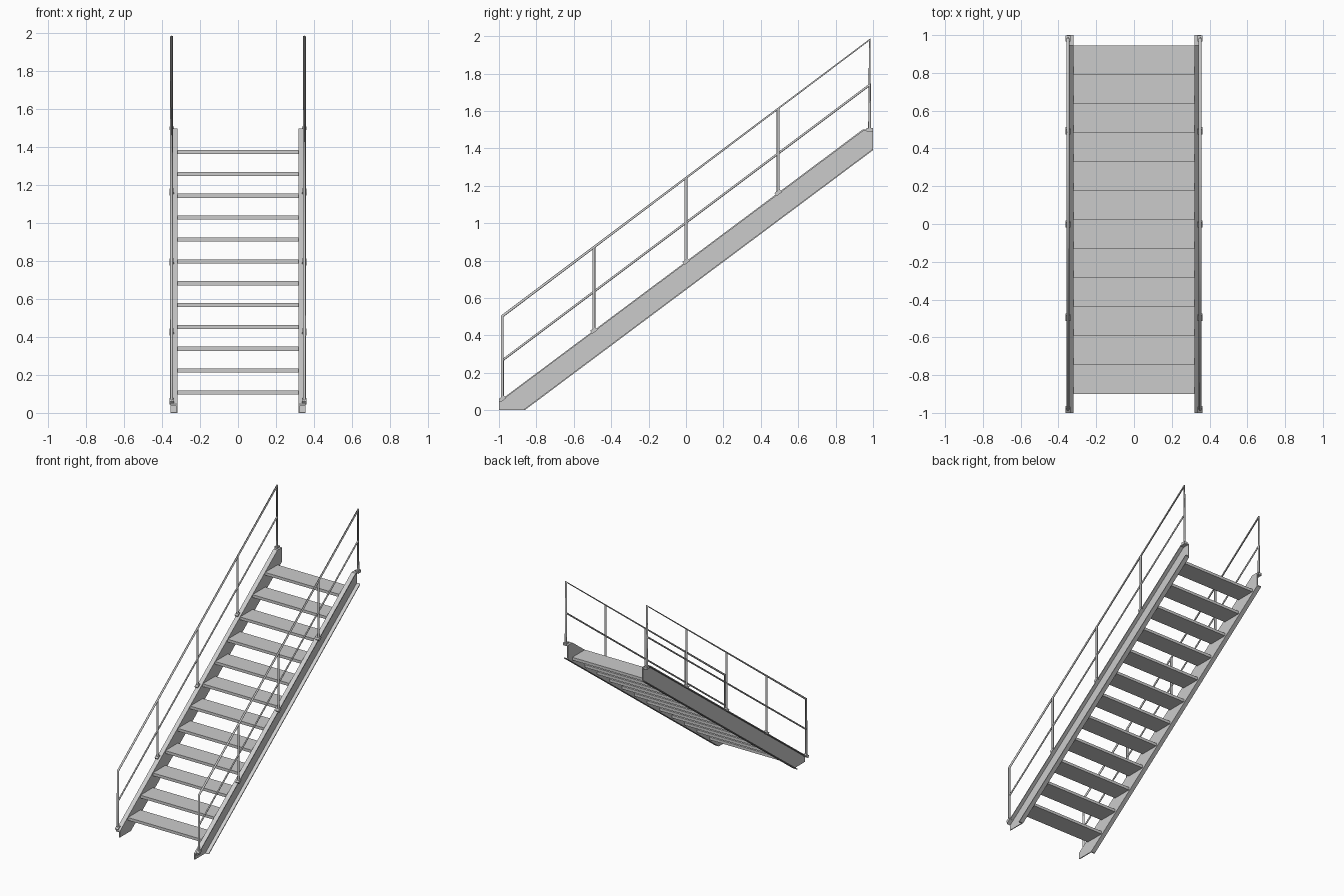
import bpy, bmesh, math
from mathutils import Matrix

if "Cube" in bpy.data.objects:
    bpy.data.objects.remove(bpy.data.objects["Cube"])

SLOPE = 0.747


def top_z(y):
    """Height of the stringer's top edge."""
    return min(0.795 + SLOPE * y, 1.5)


def finish(name, bm):
    bmesh.ops.recalc_face_normals(bm, faces=bm.faces)
    me = bpy.data.meshes.new(name)
    bm.to_mesh(me)
    bm.free()
    ob = bpy.data.objects.new(name, me)
    bpy.context.collection.objects.link(ob)
    return ob


def plate(bm, pts, x0, x1):
    """Extrude a (y, z) outline from x0 to x1."""
    f = bm.faces.new([bm.verts.new((x0, y, z)) for y, z in pts])
    ext = bmesh.ops.extrude_face_region(bm, geom=[f])
    vs = [g for g in ext["geom"] if isinstance(g, bmesh.types.BMVert)]
    bmesh.ops.translate(bm, verts=vs, vec=(x1 - x0, 0, 0))


def box(bm, center, size, tilt=0.0):
    m = (Matrix.Translation(center) @ Matrix.Rotation(tilt, 4, 'X')
         @ Matrix.Diagonal((*size, 1)))
    bmesh.ops.create_cube(bm, size=1, matrix=m)


def tube(name, pts, x, r):
    """Round bar following a (y, z) path."""
    cu = bpy.data.curves.new(name, 'CURVE')
    cu.dimensions = '3D'
    cu.bevel_depth = r
    cu.bevel_resolution = 2
    cu.use_fill_caps = True
    sp = cu.splines.new('POLY')
    sp.points.add(len(pts) - 1)
    for p, (y, z) in zip(sp.points, pts):
        p.co = (x, y, z, 1)
    ob = bpy.data.objects.new(name, cu)
    bpy.context.collection.objects.link(ob)


# Treads
for i in range(12):
    bm = bmesh.new()
    box(bm, (0, -0.823 + i * 0.1537, 0.1075 + i * 0.1152), (0.642, 0.155, 0.022))
    finish(f"tread_{i + 1}", bm)

posts = (-0.982, -0.493, 0, 0.493, 0.982)
t = 0.008
for side, s in (("left", -1), ("right", 1)):
    # Channel stringer: web with flanges facing outward
    bm = bmesh.new()
    plate(bm, [(-1, 0), (-0.862, 0), (1, 1.39), (1, 1.5), (0.944, 1.5), (-1, 0.048)],
          s * 0.32, s * 0.327)
    plate(bm, [(-1, 0.048), (0.944, 1.5), (1, 1.5), (1, 1.5 - t), (0.946, 1.5 - t),
               (-1, 0.048 - t)], s * 0.32, s * 0.355)
    plate(bm, [(-0.862, 0), (1, 1.39), (1, 1.39 + t), (-0.862 - t, t * 0.3),
               (-0.862 - t, 0)], s * 0.32, s * 0.355)
    finish(f"stringer_{side}", bm)

    # Clamps holding the posts to the top flange
    bm = bmesh.new()
    for y in posts:
        tilt = 0 if y > 0.95 else math.atan(SLOPE)
        box(bm, (s * 0.349, y, top_z(y)), (0.026, 0.034, 0.02), tilt)
    finish(f"post_clamps_{side}", bm)

    # Handrail with end posts, mid rail and inner posts
    x = s * 0.35

    def rail_z(y):
        return 1.242 + 0.7526 * y
    a, b = posts[0], posts[-1]
    tube(f"handrail_{side}", [(a, top_z(a)), (a, rail_z(a)), (b, rail_z(b)), (b, top_z(b))],
         x, 0.008)
    tube(f"mid_rail_{side}", [(a, 1.003 + 0.75 * a), (b, 1.003 + 0.75 * b)], x, 0.006)
    for i, y in enumerate(posts[1:-1]):
        tube(f"post_{side}_{i + 1}", [(y, top_z(y)), (y, rail_z(y))], x, 0.008)
